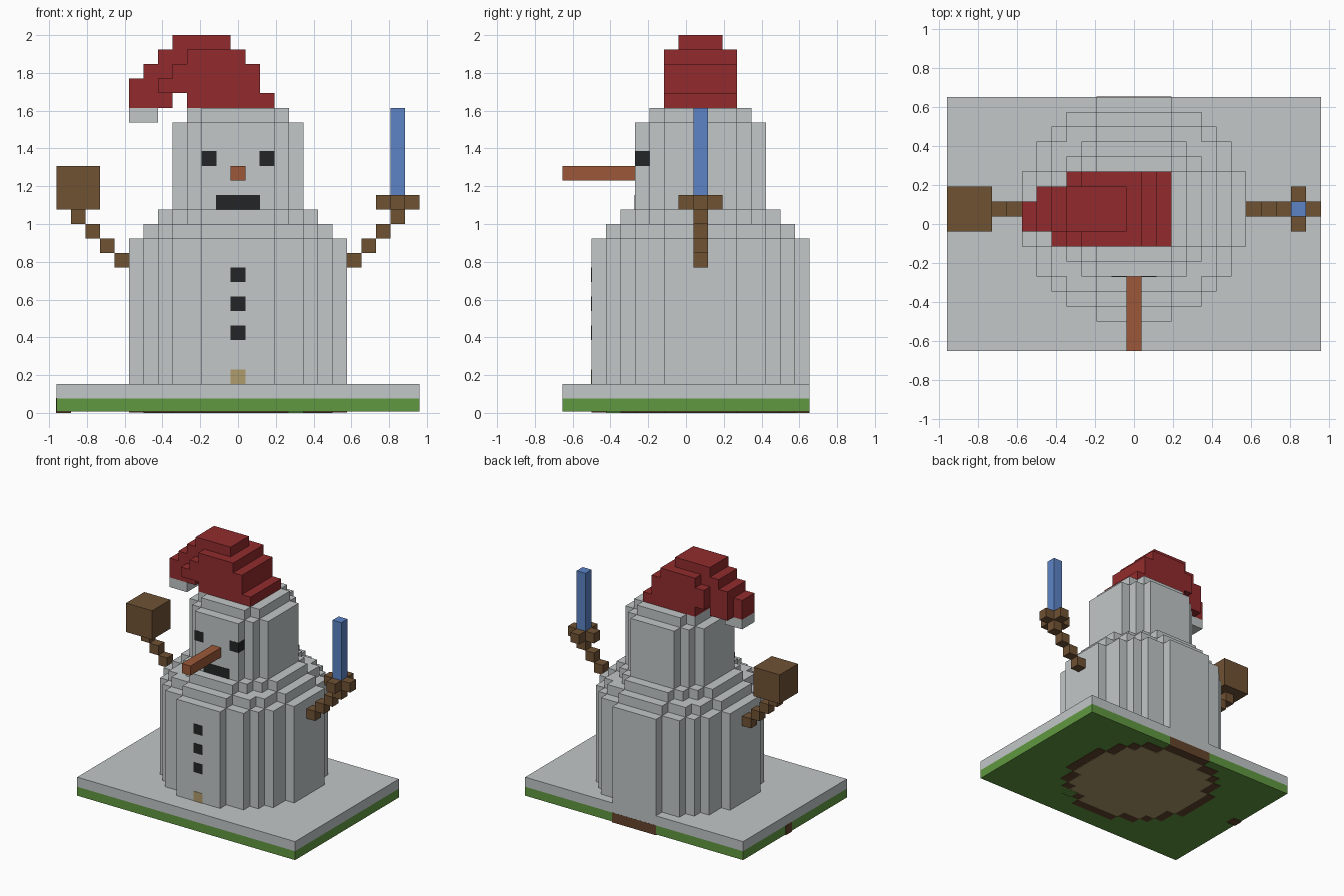
import bpy, bmesh
from mathutils import Matrix, Vector

U = 2 / 26          # size of one block
CY = 1              # body centre, in blocks along y
SKIN = 0.04         # thickness of painted plates, in blocks

if "Cube" in bpy.data.objects:
    bpy.data.objects.remove(bpy.data.objects["Cube"], do_unlink=True)


def material(name, *rgb):
    linear = [((c / 255 + 0.055) / 1.055) ** 2.4 for c in rgb] + [1]
    m = bpy.data.materials.new(name)
    m.use_nodes = True
    m.diffuse_color = linear
    m.node_tree.nodes["Principled BSDF"].inputs["Base Color"].default_value = linear
    return m


SNOW = material("snow", 194, 199, 199)
GRASS = material("grass", 97, 152, 65)
RED = material("red cloth", 146, 43, 45)
WOOD = material("wood", 112, 82, 52)
CARROT = material("carrot", 156, 88, 56)
BLUE = material("blue blade", 92, 132, 198)
COAL = material("coal", 36, 37, 38)
TAN = material("tan", 176, 156, 108)
EARTH = material("dark earth", 100, 68, 44)


def finish(name, bm, mat):
    bmesh.ops.recalc_face_normals(bm, faces=bm.faces)
    mesh = bpy.data.meshes.new(name)
    bm.to_mesh(mesh)
    bm.free()
    mesh.materials.append(mat)
    obj = bpy.data.objects.new(name, mesh)
    bpy.context.collection.objects.link(obj)
    return obj


def blocks(name, mat, spans, grow=0.0):
    """Boxes given as inclusive block ranges (x0, x1, y0, y1, layer0, layer1)."""
    bm = bmesh.new()
    for x0, x1, y0, y1, z0, z1 in spans:
        size = Vector((x1 - x0 + 1, y1 - y0 + 1, z1 - z0 + 1)) + Vector((grow,) * 3)
        centre = Vector(((x0 + x1) / 2, (y0 + y1) / 2, (z0 + z1 + 1) / 2))
        bmesh.ops.create_cube(bm, size=1, matrix=Matrix.Translation(centre * U)
                              @ Matrix.Diagonal((size * U).to_4d()))
    return finish(name, bm, mat)


def plate(name, mat, x0, x1, y, z):
    """Thin painted plate on a face that looks towards -y, y is the block row."""
    bm = bmesh.new()
    bmesh.ops.create_cube(bm, size=1, matrix=Matrix.Translation(
        Vector(((x0 + x1) / 2, y - 0.5, z + 0.5)) * U)
        @ Matrix.Diagonal((Vector((x1 - x0 + 1, 2 * SKIN, 1)) * U).to_4d()))
    return finish(name, bm, mat)


def disc(name, mat, r, z0, z1):
    """Stepped round slab of whole blocks, between heights z0 and z1."""
    half = {d: max(x for x in range(r + 1) if x * x + d * d <= r * r + r + 1) + 0.5
            for d in range(-r, r + 1)}
    side = []
    for d, w in half.items():
        for p in ((w, d - 0.5), (w, d + 0.5)):
            if len(side) > 1 and side[-1][0] == side[-2][0] == p[0]:
                side.pop()
            side.append(p)
    outline = side + [(-x, y) for x, y in reversed(side)]
    bm = bmesh.new()
    face = bm.faces.new([bm.verts.new((x * U, (y + CY) * U, z0 * U)) for x, y in outline])
    top = bmesh.ops.extrude_face_region(bm, geom=[face])["geom"]
    bmesh.ops.translate(bm, vec=(0, 0, (z1 - z0) * U),
                        verts=[v for v in top if isinstance(v, bmesh.types.BMVert)])
    return finish(name, bm, mat)


# Ground: grass below, snow above
grass = blocks("grass_layer", GRASS, [(-12, 12, -8, 8, 0, 0)])
for v in grass.data.vertices:
    v.co.z = max(v.co.z, 2 * SKIN * U)
blocks("snow_layer", SNOW, [(-12, 12, -8, 8, 1, 1)])

# Earth ring and tan floor under the body, with the earth spots on the rim
disc("earth_ring", EARTH, 7, SKIN, 3 * SKIN)
disc("tan_floor", TAN, 6, 0, 2 * SKIN)
blocks("earth_spots", EARTH, [(-2, 2, 8, 8, 0, 0), (-12, -12, 1, 1, 0, 0)], SKIN / 2)
blocks("grass_notch", GRASS, [(4, 4, -5, -5, 0, 0)], SKIN)

# Body and head: stacked stepped discs
for name, r, z0, z1 in (("body", 7, 2, 12), ("body_shoulder", 6, 12, 13),
                        ("body_neck", 5, 13, 14), ("head", 4, 14, 20),
                        ("head_top", 3, 20, 21)):
    disc(name, SNOW, r, z0, z1)

# Face and buttons
blocks("eyes", COAL, [(s, s, -3, -3, 17, 17) for s in (-2, 2)], SKIN)
plate("mouth", COAL, -1, 1, -3, 14)
for i, z in enumerate((5, 7, 9)):
    plate(f"button_{i + 1}", COAL, 0, 0, -6, z)
plate("tan_block", TAN, 0, 0, -6, 2)
blocks("nose", CARROT, [(0, 0, -8, -4, 16, 16)])

# Stick arms rise one block per step
for name, s in (("right_arm", -1), ("left_arm", 1)):
    blocks(name, WOOD, [(s * (8 + i), s * (8 + i), CY, CY, 10 + i, 10 + i) for i in range(4)])

# Mallet and sword
blocks("mallet_head", WOOD, [(-12, -10, 0, 2, 14, 16)])
blocks("sword_guard", WOOD, [(10, 12, 1, 1, 14, 14), (11, 11, 0, 0, 14, 14),
                             (11, 11, 2, 2, 14, 14)])
blocks("sword_blade", BLUE, [(11, 11, 1, 1, 15, 20)])

# Hat: middle slab, narrower cheeks front and back, drooping tail
blocks("hat_middle", RED, [(-4, -1, 0, 2, 25, 25), (-5, 0, 0, 2, 24, 24),
                           (-6, 1, 0, 2, 23, 23), (-6, 1, 0, 2, 22, 22),
                           (-3, 2, 0, 2, 21, 21)])
for name, y, reach in (("hat_front", -1, -5), ("hat_back", 3, -4)):
    blocks(name, RED, [(-3, 0, y, y, 24, 24), (-4, 1, y, y, 23, 23),
                       (reach, 1, y, y, 22, 22), (-3, 2, y, y, 21, 21)])
blocks("hat_tail", RED, [(-7, -7, 0, 1, 21, 22), (-6, -5, 0, 2, 21, 21)])
blocks("hat_tip", SNOW, [(-7, -6, 0, 1, 20, 20)])
